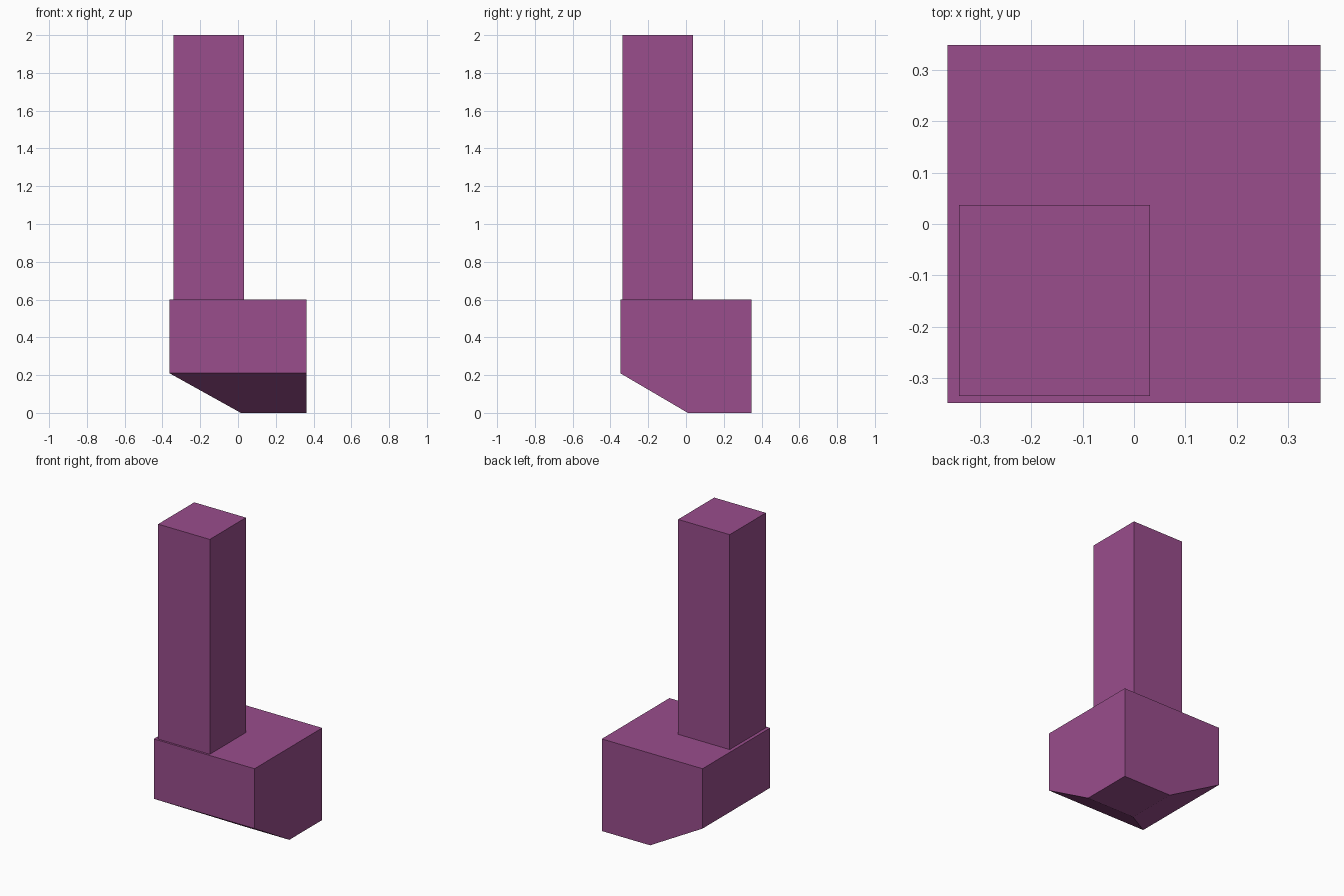
import bpy, bmesh
from mathutils import Vector

default = bpy.data.objects.get("Cube")
if default:
    bpy.data.objects.remove(default, do_unlink=True)

# Single flat colour
purple = bpy.data.materials.new("plum_purple")
purple.use_nodes = True
colour = (0.32, 0.074, 0.262, 1.0)
purple.diffuse_color = colour
purple.node_tree.nodes["Principled BSDF"].inputs["Base Color"].default_value = colour


def add_block(name, low, high, cuts=()):
    """Box between two corners, with (point, outward normal) planes sliced off."""
    low, high = Vector(low), Vector(high)
    bm = bmesh.new()
    bmesh.ops.create_cube(bm, size=1)
    bmesh.ops.scale(bm, vec=high - low, verts=bm.verts)
    bmesh.ops.translate(bm, vec=(low + high) / 2, verts=bm.verts)
    for point, normal in cuts:
        result = bmesh.ops.bisect_plane(
            bm, geom=bm.verts[:] + bm.edges[:] + bm.faces[:],
            plane_co=point, plane_no=normal, clear_outer=True)
        rim = [e for e in result["geom_cut"] if isinstance(e, bmesh.types.BMEdge)]
        bmesh.ops.contextual_create(bm, geom=rim)
    bmesh.ops.recalc_face_normals(bm, faces=bm.faces)
    mesh = bpy.data.meshes.new(name)
    bm.to_mesh(mesh)
    bm.free()
    mesh.materials.append(purple)
    obj = bpy.data.objects.new(name, mesh)
    bpy.context.collection.objects.link(obj)
    return obj


# Wide base, its underside sloping up to the front and to the right
left, front, rise = -0.363, -0.348, 0.21
flat_x, flat_y = 0.015, 0.01
slopes = [
    ((flat_x, 0, 0), Vector((-rise, 0, left - flat_x))),
    ((0, flat_y, 0), Vector((0, -rise, front - flat_y))),
]
add_block("base", (left, front, 0), (-left, -front, 0.6), slopes)

# Tall square post near the front right corner of the base
add_block("post", (-0.341, -0.335, 0.6), (0.031, 0.037, 2.0))
